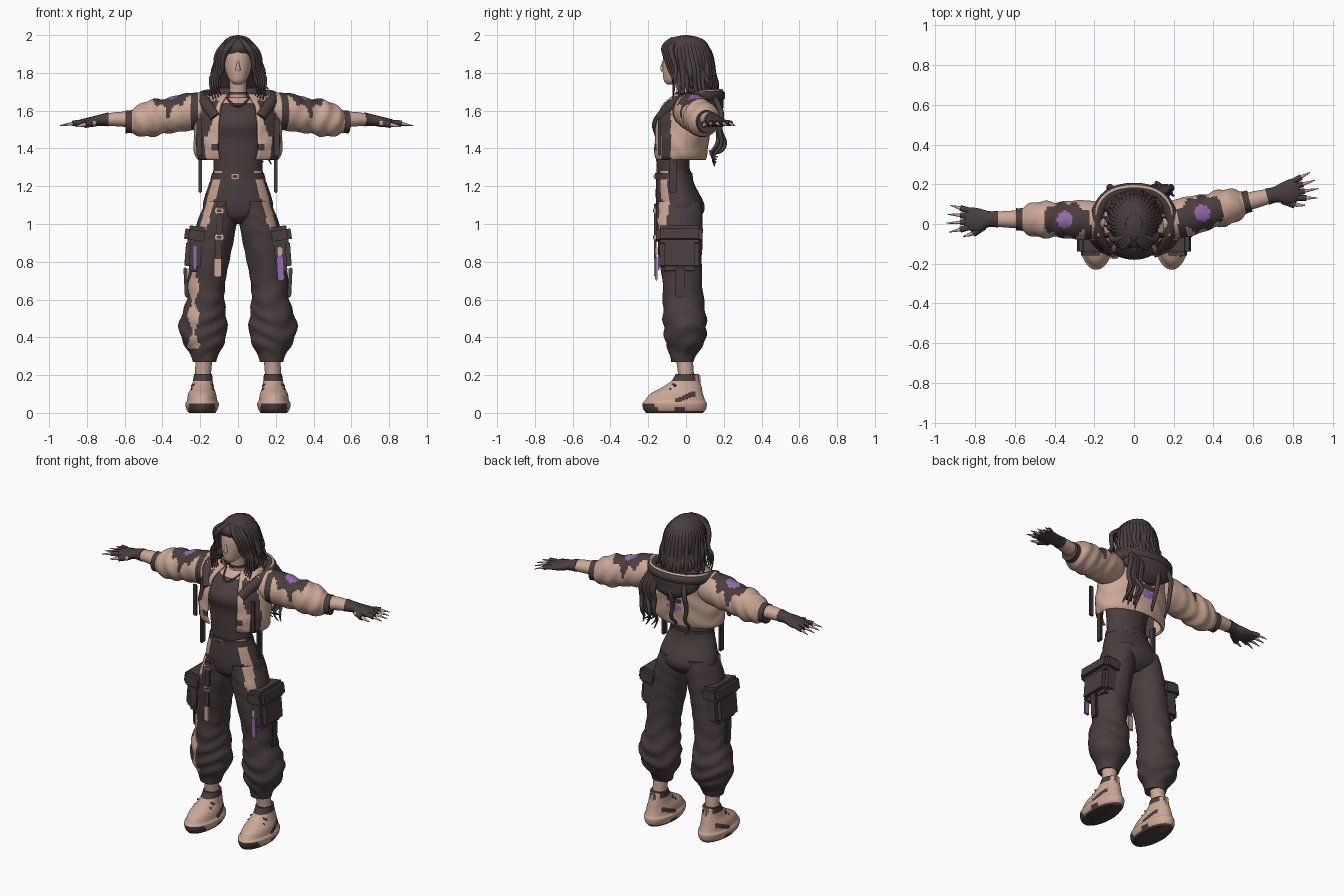
import bpy, bmesh, random
from math import sin, cos, pi, tau, radians
from mathutils import Matrix, Vector

random.seed(4)
if "Cube" in bpy.data.objects:
    bpy.data.objects.remove(bpy.data.objects["Cube"])


def material(name, rgb):
    m = bpy.data.materials.new(name)
    m.use_nodes = True
    m.diffuse_color = (*rgb, 1)
    m.node_tree.nodes["Principled BSDF"].inputs["Base Color"].default_value = (*rgb, 1)
    return m


BEIGE = material("beige", (.6, .39, .3))
DARK = material("charcoal", (.066, .048, .047))
PURPLE = material("purple", (.3, .15, .45))
PALETTE = (BEIGE, DARK, PURPLE)
MIRROR = Matrix.Scale(-1, 4, (1, 0, 0))
SIDES = (("left", Matrix()), ("right", MIRROR))


def finish(obj, angle=50):
    bpy.ops.object.select_all(action="DESELECT")
    obj.select_set(True)
    bpy.context.view_layer.objects.active = obj
    bpy.ops.object.shade_smooth_by_angle(angle=radians(angle))
    return obj


def link(name, bm, mats):
    bmesh.ops.recalc_face_normals(bm, faces=bm.faces)
    mesh = bpy.data.meshes.new(name)
    bm.to_mesh(mesh)
    bm.free()
    for m in mats:
        mesh.materials.append(m)
    obj = bpy.data.objects.new(name, mesh)
    bpy.context.collection.objects.link(obj)
    return finish(obj)


def smooth_rows(rows, n):
    """Catmull-Rom interpolation of cross-section rows."""
    rows = [Vector(r) for r in rows]
    out = []
    for i in range(len(rows) - 1):
        a, b, c = rows[max(i - 1, 0)], rows[i], rows[i + 1]
        d = rows[min(i + 2, len(rows) - 1)]
        for k in range(n):
            t = k / n
            out.append(b + (c - a) * t / 2 + (a * 2 - b * 5 + c * 4 - d) * t * t / 2
                       + (b * 3 - a - c * 3 + d) * t ** 3 / 2)
    return out + [rows[-1]]


def loft(name, rows, color=DARK, rule=None, fold=None, axis="z", arc=None, seg=40, sub=6, place=None):
    """Skin of elliptical sections: position, centre (2), radii (2)."""
    bm = bmesh.new()
    start, end = arc or (0, tau)
    rings = []
    for t, u, v, ru, rv in smooth_rows(rows, sub):
        ring = []
        for k in range(seg + bool(arc)):
            a = start + (end - start) * k / seg
            f = 1 + (fold(t, a) if fold else 0)
            p, q = u + ru * f * cos(a), v + rv * f * sin(a)
            ring.append(bm.verts.new((p, q, t) if axis == "z" else (t, p, q)))
        rings.append(ring)
    for low, high in zip(rings, rings[1:]):
        for k in range(seg):
            j = (k + 1) % len(low)
            bm.faces.new((low[k], low[j], high[j], high[k]))
    if not arc:
        bm.faces.new(rings[0])
        bm.faces.new(rings[-1])
    if rule:
        for f in bm.faces:
            f.material_index = rule(f.calc_center_median())
    if place:
        bm.transform(place)
    return link(name, bm, PALETTE if rule else (color,))


def tubes(name, paths, color, place=None, taper=True):
    """Round strands along paths, each (points, radius)."""
    curve = bpy.data.curves.new(name, "CURVE")
    curve.dimensions = "3D"
    curve.bevel_depth, curve.bevel_resolution, curve.resolution_u = 1, 2, 5
    curve.use_fill_caps = True
    for pts, r in paths:
        s = curve.splines.new("NURBS")
        s.points.add(len(pts) - 1)
        for i, p in enumerate(pts):
            s.points[i].co = (*p, 1)
            s.points[i].radius = r * (1 - .85 * (i / (len(pts) - 1)) ** 2 if taper else 1)
        s.order_u, s.use_endpoint_u = 3, True
    curve.materials.append(color)
    obj = bpy.data.objects.new(name, curve)
    bpy.context.collection.objects.link(obj)
    bpy.ops.object.select_all(action="DESELECT")
    obj.select_set(True)
    bpy.context.view_layer.objects.active = obj
    bpy.ops.object.convert(target="MESH")
    obj = bpy.context.view_layer.objects.active
    if place:
        obj.data.transform(place)
        if place.determinant() < 0:
            obj.data.flip_normals()
    return finish(obj)


def box(name, loc, size, color, place=Matrix(), bevel=.01, tilt=0):
    bm = bmesh.new()
    bmesh.ops.create_cube(bm, size=1, matrix=Matrix.Diagonal((*size, 1)))
    bmesh.ops.bevel(bm, geom=bm.edges[:], offset=min(bevel, min(size) * .4), segments=2, affect="EDGES")
    bm.transform(place @ Matrix.Translation(loc) @ Matrix.Rotation(tilt, 4, "Y"))
    return link(name, bm, (color,))


# Trousers: hips, then baggy legs gathered at the cuffs
def stripe(c, full):
    if c.y > -.04:
        return 1
    if c.z > .97:
        return 0 if abs(abs(c.x) - .11 - (1.25 - c.z) * .27) < .02 else 1
    return 0 if full and .34 < c.z < .74 and abs(c.x - .235) < .02 + .012 * sin(c.z * 40) else 1


loft("hips", [(1.0, 0, -.03, .08, .06), (1.04, 0, -.03, .16, .11), (1.1, 0, -.03, .186, .128),
              (1.2, 0, -.055, .158, .105), (1.25, 0, -.062, .138, .095), (1.28, 0, -.065, .132, .092)],
     rule=lambda c: stripe(c, False), seg=72)
LEG = [(1.12, .085, -.035, .085, .12), (1.0, .112, -.035, .105, .122), (.85, .142, -.03, .105, .115),
       (.7, .165, -.02, .1, .105), (.6, .172, -.015, .1, .108), (.48, .185, -.005, .125, .115),
       (.38, .18, -.005, .115, .105), (.315, .178, -.015, .075, .075), (.27, .178, -.02, .062, .058)]


def leg_fold(z, a):
    amount = .012 + .035 * max(0, 1 - abs(z - .46) / .26)
    return amount * sin(z * 62 + 2.4 * sin(a * 2 + z * 9)) + .01 * sin(a * 5 + z * 20)


for side, place in SIDES:
    loft(side + "_trouser_leg", LEG, rule=lambda c: stripe(c, side == "right"), fold=leg_fold,
         seg=64, sub=9, place=place)
    box(side + "_pocket", (.225, -.035, .835), (.11, .21, .17), DARK, place, .025, -.08)
    box(side + "_pocket_flap", (.22, -.035, .94), (.125, .245, .095), DARK, place, .02, -.15)
    box(side + "_leg_strap", (.275, -.03, .69), (.02, .05, .16), DARK, place, .006, .05)
    # Ankles and chunky trainers
    loft(side + "_ankle", [(.12, .185, 0, .04, .045), (.2, .185, 0, .042, .042), (.3, .18, -.01, .045, .045)],
         BEIGE, place=place)

    def shoe_rule(c):
        toe = c.y < -.15 and .012 < c.z < .05 and abs(c.x - .19) < .07
        flash = -.05 < c.y < .05 and abs(c.z - .085 - c.y * .4) < .014
        arch = -.06 < c.y < 0 and c.z < .03
        return 1 if c.z < .012 or toe or flash or arch or (c.z > .17 and c.y < .05) else 0

    loft(side + "_shoe", [(0, .19, -.06, .07, .15), (.02, .19, -.06, .083, .166), (.05, .19, -.06, .089, .17),
                          (.065, .19, -.058, .08, .16), (.1, .19, -.05, .074, .14), (.135, .188, -.022, .06, .105),
                          (.17, .186, -.002, .052, .075), (.205, .185, .005, .048, .06)],
         rule=shoe_rule, seg=56, sub=5, place=place)
    box(side + "_heel_tab", (.186, .068, .175), (.035, .02, .06), BEIGE, place, .008)
    tubes(side + "_laces", [([(.13, y + .02, z - .012), (.188, y - .025, z + .015), (.245, y + .02, z - .012)], .006)
                            for y, z in ((-.13, .115), (-.1, .135), (-.075, .155))], DARK, place, False)

# Belt, hanging strap and coloured tags
loft("belt", [(1.235, 0, -.062, .146, .1), (1.27, 0, -.065, .138, .098)])
box("belt_buckle", (-.015, -.163, 1.252), (.04, .012, .028), BEIGE, bevel=.004)
box("buckle_plate", (-.015, -.168, 1.252), (.026, .01, .016), DARK, bevel=.003)
box("hip_strap", (-.1, -.162, .96), (.035, .014, .3), DARK, tilt=.03)
box("strap_end", (-.107, -.162, .77), (.04, .014, .1), BEIGE)
for z in (.93, 1.07):
    box("strap_ring", (-.1, -.166, z), (.05, .014, .035), BEIGE, bevel=.005)
    box("strap_ring_centre", (-.1, -.171, z), (.03, .009, .018), DARK, bevel=.003)
box("tag_loop", (.222, -.158, .855), (.03, .014, .05), BEIGE)
box("left_tag", (.225, -.158, .765), (.036, .014, .13), PURPLE, tilt=-.05)
box("right_tag", (-.228, -.144, .82), (.014, .009, .13), PURPLE)

# Fitted top, neck and choker
loft("top", [(1.24, 0, -.065, .13, .09), (1.35, 0, -.07, .13, .088), (1.45, 0, -.062, .145, .1),
             (1.53, 0, -.06, .155, .12), (1.6, 0, -.035, .145, .105), (1.67, 0, .005, .07, .055)],
     rule=lambda c: 0 if c.z > 1.635 else 1)
loft("neck", [(1.6, 0, .0, .055, .05), (1.7, 0, -.005, .045, .045), (1.8, 0, -.01, .045, .05)], BEIGE)
loft("choker", [(1.685, 0, -.004, .051, .052), (1.7, 0, -.005, .05, .052)])
tubes("necklace", [([(-.06, -.03, 1.67), (-.04, -.1, 1.64), (0, -.125, 1.615), (.04, -.1, 1.64), (.06, -.03, 1.67)], .005)],
      DARK, taper=False)


# Cropped jacket, open in front
def jacket_rule(c):
    if c.y > .05:
        if (c.x / .055) ** 2 + ((c.z - 1.465) / .024) ** 2 < 1:
            return 2
        return 1 if (c.x / .05) ** 2 + ((c.z - 1.51) / .022) ** 2 < 1 else 0
    harness = -.128 < c.y < -.08 and c.z < 1.62
    lapel = c.y < -.08 and abs(abs(c.x) - .13 - (1.62 - c.z) * .3) < .016 and c.z > 1.46
    patch = c.y < -.12 and abs(c.z - 1.405) < .016 and abs(c.x) < .14
    return 1 if harness or lapel or patch else 0


jacket = loft("jacket", [(1.34, 0, -.035, .215, .138), (1.37, 0, -.035, .23, .148), (1.45, 0, -.03, .235, .152),
                         (1.55, 0, -.02, .225, .152), (1.63, 0, .0, .2, .14), (1.69, 0, .03, .13, .1)],
              rule=jacket_rule, fold=lambda z, a: .012 * sin(z * 55 + 3 * sin(a * 3)),
              arc=(radians(-63), radians(243)), seg=96, sub=7)
jacket.modifiers.new("cloth", "SOLIDIFY").thickness = .014

# Hood lying on the back
loft("hood", [(1.53, 0, .13, .03, .02), (1.57, 0, .135, .11, .055), (1.63, 0, .115, .17, .085),
              (1.68, 0, .1, .16, .09), (1.72, 0, .09, .11, .07)], fold=lambda z, a: .03 * sin(z * 60 + 2 * sin(a)))
rim = [(.115, -.13, 1.56), (.17, -.07, 1.64), (.2, .03, 1.67), (.14, .15, 1.68)]
rim = rim + [(0, .185, 1.68)] + [(-x, y, z) for x, y, z in reversed(rim)]
tubes("hood_rim", [(rim, .034)], DARK, taper=False)
tubes("hood_piping", [([(x * 1.04, y + .012, z + .027) for x, y, z in rim[1:-1]], .008)], BEIGE, taper=False)


# Sleeves, forearms, gloves and fingers; each arm swings back by its own angle
def sleeve_rule(c):
    if c.z > 1.6 and ((c.x - .35) / .038) ** 2 + (c.y / .042) ** 2 < 1:
        return 2
    badge = c.z > 1.56 and ((c.x - .34) / .115) ** 2 + (c.y / .088) ** 2 < 1 + .2 * sin(c.x * 90)
    seam = .215 < c.x < .25 and c.y < -.03
    return 1 if badge or seam or c.x > .562 else 0


for (side, flip), swing in zip(SIDES, (14, 0.5)):
    arm = flip @ Matrix.Translation((.2, .02, 0)) @ Matrix.Rotation(radians(swing), 4, "Z") @ Matrix.Translation((-.2, 0, 0))
    loft(side + "_sleeve", [(.13, 0, 1.6, .07, .07), (.2, 0, 1.6, .095, .095), (.3, 0, 1.588, .098, .1),
                            (.38, 0, 1.572, .088, .092), (.46, 0, 1.56, .092, .098), (.53, 0, 1.548, .078, .08),
                            (.562, 0, 1.542, .058, .062), (.595, 0, 1.54, .056, .06)],
         rule=sleeve_rule, axis="x", seg=48, sub=8, place=arm,
         fold=lambda t, a: .045 * sin(t * 75 + 1.8 * sin(a * 2)) * min(1, max(0, t - .2) * 5) * (t < .56))
    loft(side + "_forearm", [(.54, 0, 1.552, .045, .042), (.64, 0, 1.555, .042, .038), (.74, 0, 1.55, .032, .026)],
         BEIGE, axis="x", place=arm)
    loft(side + "_glove", [(.685, 0, 1.554, .042, .037), (.73, 0, 1.55, .04, .03), (.78, -.005, 1.54, .058, .027),
                           (.83, 0, 1.535, .058, .02), (.855, 0, 1.533, .045, .012)], axis="x", place=arm)
    bare, covered = [], []
    for i in range(4):
        y = -.042 + i * .028
        reach = .105 - .015 * abs(i - 1.3)
        base, mid = Vector((.83, y, 1.537)), Vector((.875, y * 1.3, 1.533))
        bare.append(([base, mid, (.845 + reach, y * 1.6, 1.52)], .0125))
        covered.append(([base, mid], .015))
    bare.append(([(.76, -.045, 1.535), (.82, -.08, 1.525), (.86, -.088, 1.515)], .016))
    covered.append(([(.755, -.035, 1.537), (.81, -.073, 1.527)], .019))
    tubes(side + "_fingers", bare, BEIGE, arm)
    tubes(side + "_glove_fingers", covered, DARK, arm, False)
    # Loose straps under the jacket
    box(side + "_hanging_strap", (.2, -.07, 1.28), (.02, .04, .23), DARK, flip, .005)
    box(side + "_chest_strap", (.205, -.14, 1.46), (.03, .014, .2), DARK, flip, .005)

# Head with nose
loft("head", [(1.738, 0, -.08, .018, .018), (1.755, 0, -.07, .04, .045), (1.79, 0, -.045, .06, .077),
              (1.84, 0, -.03, .072, .094), (1.9, 0, -.02, .076, .098), (1.95, 0, -.01, .065, .085)], BEIGE)
tubes("nose", [([(0, -.12, 1.815), (0, -.13, 1.828), (0, -.116, 1.875)], .014)], BEIGE)

# Hair: a cap, locks around it, face-framing locks and long loose strands
loft("hair_cap", [(1.69, 0, .1, .1, .06), (1.76, 0, .075, .115, .09), (1.83, 0, .035, .11, .11),
                  (1.885, 0, .015, .105, .118), (1.935, 0, .0, .094, .124), (1.97, 0, .0, .072, .1),
                  (1.99, 0, .0, .045, .06), (2.0, 0, .0, .008, .01)], fold=lambda z, a: .02 * sin(a * 15 + z * 25))
locks = []
for i in range(26):
    a = radians(-32 + 244 * i / 25)
    c, s = cos(a), sin(a)
    wave = random.uniform(-.025, .025)
    end = random.uniform(1.66, 1.73)
    locks.append(([(c * .03, s * .04, 1.975), (c * .088, .005 + s * .105, 1.935), (c * .108, .02 + s * .115, 1.86),
                   (c * .12 + wave, .03 + s * .115, 1.79), (c * .125 - wave, .035 + s * .135, end + .03),
                   (c * .14 + wave, .04 + s * .13, end)], .022))
for m in (-1, 1):
    for k in range(4):
        out = k * .012
        locks.append(([(m * .01, -.07 + out, 1.975), (m * (.05 + out), -.125 + out, 1.945),
                       (m * (.083 + out), -.105 + out, 1.88), (m * (.08 + out), -.085 + out, 1.81),
                       (m * (.125 + out), -.06, 1.76), (m * (.09 + out), -.07, 1.68 - out)], .017))
tubes("hair_locks", locks, DARK)
strands = []
for i in range(9):
    x = .1 + .014 * i if i < 7 else -.02 - .1 * (i - 7)
    w = random.uniform(-.03, .03)
    strands.append(([(x * .7, .13, 1.7), (x, .2, 1.6), (x + w, .17, 1.5), (x - w, .19 + w, 1.42),
                     (x + w, .13 + w, 1.36), (x + .02, .15 - w, 1.3 + abs(w) * 3)], .016))
tubes("long_strands", strands, DARK)
